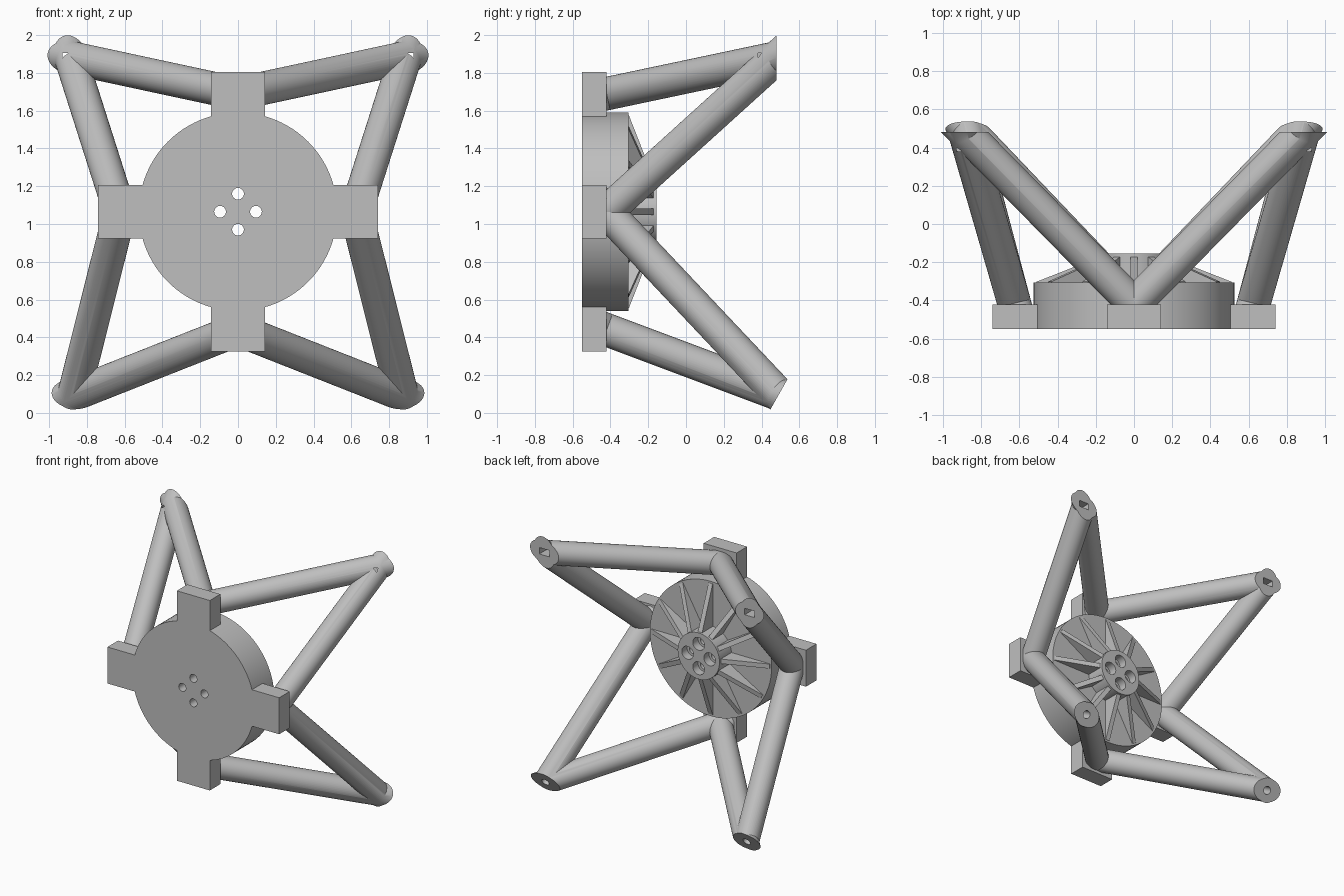
import bpy, bmesh, math
from mathutils import Vector, Matrix

cube = bpy.data.objects.get("Cube")
if cube:
    bpy.data.objects.remove(cube, do_unlink=True)

CENTRE = Vector((0, 0, 1.065))   # wheel axis runs along y
FRONT, ARM_BACK, RIM_BACK, HUB_BACK = -0.55, -0.42, -0.305, -0.155
DISC_R, HUB_R, TUBE_R = 0.525, 0.18, 0.088

grey = bpy.data.materials.new("plain_grey")
grey.use_nodes = True
COLOUR = (0.52, 0.52, 0.52, 1)
grey.diffuse_color = COLOUR
for node in grey.node_tree.nodes:
    if node.type == 'BSDF_PRINCIPLED':
        node.inputs["Base Color"].default_value = COLOUR


def make(name, bm):
    bmesh.ops.recalc_face_normals(bm, faces=bm.faces[:])
    mesh = bpy.data.meshes.new(name)
    bm.to_mesh(mesh)
    bm.free()
    mesh.materials.append(grey)
    obj = bpy.data.objects.new(name, mesh)
    bpy.context.collection.objects.link(obj)
    return obj


def activate(obj):
    bpy.ops.object.select_all(action='DESELECT')
    obj.select_set(True)
    bpy.context.view_layer.objects.active = obj


def combine(obj, other, operation):
    mod = obj.modifiers.new("combine", 'BOOLEAN')
    mod.operation, mod.solver, mod.object = operation, 'EXACT', other
    activate(obj)
    bpy.ops.object.modifier_apply(modifier=mod.name)
    bpy.data.objects.remove(other, do_unlink=True)


def smooth(obj):
    activate(obj)
    bpy.ops.object.shade_smooth_by_angle(angle=math.radians(30))


def lathe(name, profile, centre, steps):
    """Turn a (radius, y) profile round the y axis."""
    bm = bmesh.new()
    verts = [bm.verts.new((r, y, 0)) for r, y in profile]
    edges = [bm.edges.new(pair) for pair in zip(verts, verts[1:])]
    bmesh.ops.spin(bm, geom=verts + edges, cent=(0, 0, 0), axis=(0, 1, 0),
                   angle=math.tau, steps=steps)
    bmesh.ops.remove_doubles(bm, verts=bm.verts[:], dist=1e-4)
    bmesh.ops.dissolve_limit(bm, angle_limit=0.01, verts=bm.verts[:], edges=bm.edges[:])
    bmesh.ops.translate(bm, verts=bm.verts[:], vec=centre)
    return make(name, bm)


def tube(name, a, b, radius, extra=0.3):
    bm = bmesh.new()
    axis = b - a
    matrix = Matrix.Translation((a + b) / 2) @ axis.to_track_quat('Z', 'Y').to_matrix().to_4x4()
    bmesh.ops.create_cone(bm, cap_ends=True, segments=48, radius1=radius, radius2=radius,
                          depth=axis.length + 2 * extra, matrix=matrix)
    return make(name, bm)


def box(name, low, high):
    bm = bmesh.new()
    low, high = Vector(low), Vector(high)
    bmesh.ops.create_cube(bm, size=1, matrix=Matrix.Translation((low + high) / 2)
                          @ Matrix.Diagonal((*(high - low), 1)))
    return make(name, bm)


def trim(obj, point, normal):
    """Remove everything beyond a plane and close the openings."""
    bm = bmesh.new()
    bm.from_mesh(obj.data)
    bmesh.ops.bisect_plane(bm, geom=bm.verts[:] + bm.edges[:] + bm.faces[:],
                           plane_co=point, plane_no=normal, clear_outer=True)
    bmesh.ops.edgeloop_fill(bm, edges=[e for e in bm.edges if e.is_boundary])
    bmesh.ops.recalc_face_normals(bm, faces=bm.faces[:])
    bm.to_mesh(obj.data)
    bm.free()


def turned(obj, angle):
    obj.data.transform(Matrix.Translation(CENTRE) @ Matrix.Rotation(angle, 4, 'Y'))


# Disc with raised hub
disc = lathe("disc_and_hub", [(0, FRONT), (DISC_R, FRONT), (DISC_R, RIM_BACK), (HUB_R, RIM_BACK),
                              (HUB_R, HUB_BACK), (0, HUB_BACK)], CENTRE, 96)

# Four counterbored bolt holes
for i in range(4):
    a = i * math.pi / 2
    bore = lathe("bolt_cutter", [(0, -0.7), (0.031, -0.7), (0.031, -0.22), (0.05, -0.22),
                                 (0.05, 0), (0, 0)],
                 CENTRE + 0.095 * Vector((math.cos(a), 0, math.sin(a))), 32)
    combine(disc, bore, 'DIFFERENCE')
smooth(disc)

# Four mounting arms
for i, name in enumerate(["left", "lower", "right", "upper"]):
    arm = box(name + "_arm", (0.5, FRONT, -0.142), (0.74, ARM_BACK, 0.142))
    turned(arm, i * math.pi / 2)

# Twelve tapering ribs between hub and rim
for i in range(12):
    bm = bmesh.new()
    side = [(HUB_R - 0.02, RIM_BACK - 0.01), (0.51, RIM_BACK - 0.01),
            (0.51, RIM_BACK + 0.003), (HUB_R - 0.02, HUB_BACK - 0.01)]
    face = bm.faces.new([bm.verts.new((r, y, -0.018)) for r, y in side])
    out = bmesh.ops.extrude_face_region(bm, geom=[face])["geom"]
    bmesh.ops.translate(bm, vec=(0, 0, 0.036),
                        verts=[v for v in out if isinstance(v, bmesh.types.BMVert)])
    rib = make("rib_%d" % (i + 1), bm)
    turned(rib, i * math.pi / 6)

# Four corner struts, each a pair of tubes meeting at a trimmed foot
REACH = 0.625
for side, sx in (("left", 1), ("right", -1)):
    for level, sz, foot, normal in (
            ("upper", 1, Vector((0.885 * sx, 0.48, 1.88)), Vector((0, 1, 0))),
            ("lower", -1, Vector((0.868 * sx, 0.492, 0.098)), Vector((0, 0.87, -0.493)))):
        root_side = Vector((REACH * sx, ARM_BACK, CENTRE.z))
        root_mid = Vector((0, ARM_BACK, CENTRE.z + REACH * sz))
        strut = tube("%s_%s_strut" % (side, level), root_side, foot, TUBE_R)
        combine(strut, tube("second_tube", root_mid, foot, TUBE_R), 'UNION')
        trim(strut, foot, normal)
        trim(strut, Vector((0, ARM_BACK, 0)), Vector((0, -1, 0)))
        # Slot in the upper feet, round hole in the lower feet
        if sz > 0:
            half = Vector((0.043, 0.1, 0.025))
            hole = box("slot_cutter", foot - half, foot + half)
        else:
            hole = tube("hole_cutter", foot - normal * 0.12, foot + normal * 0.1, 0.03, 0)
        combine(strut, hole, 'DIFFERENCE')
        smooth(strut)
